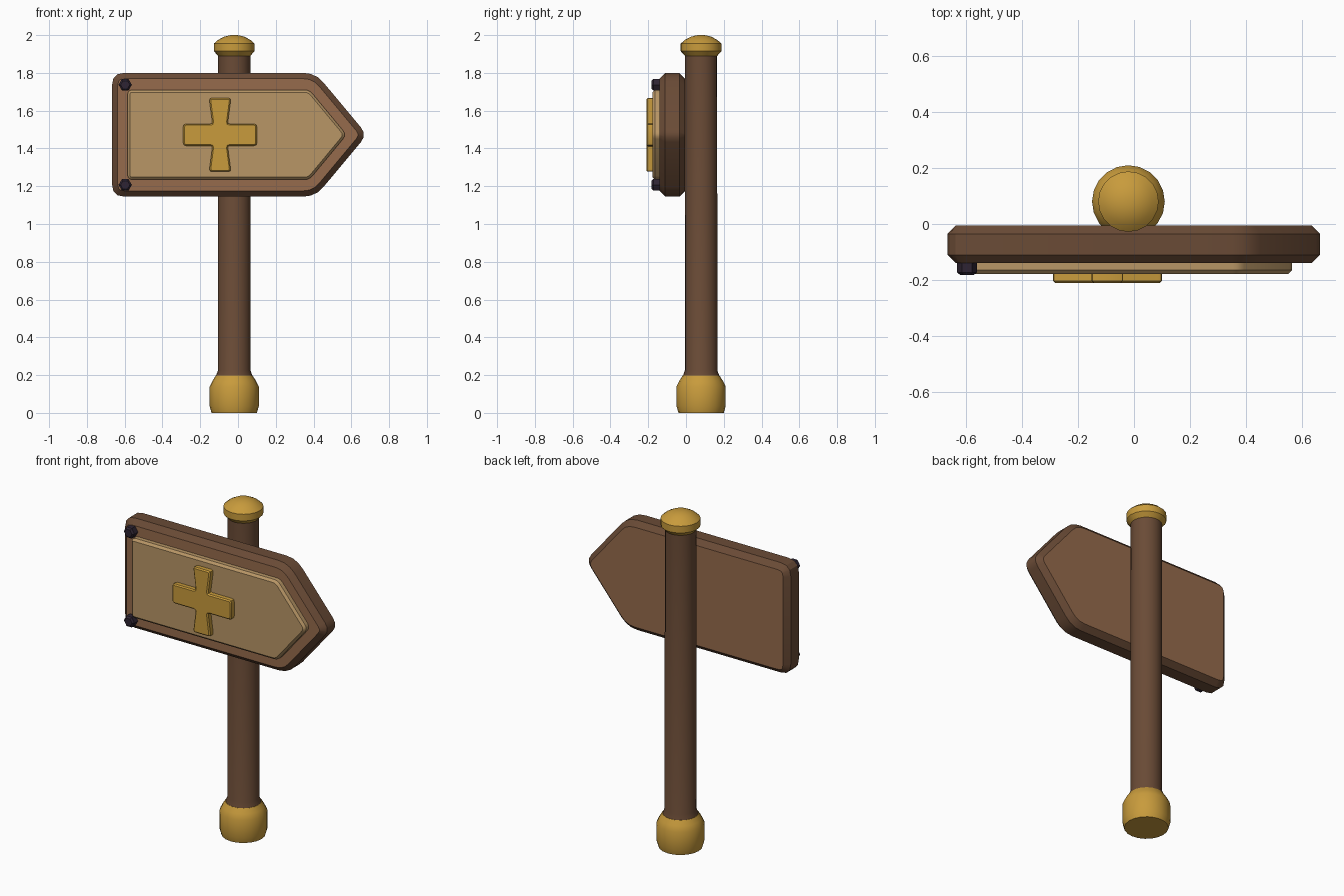
import bpy, bmesh, math
from mathutils import Vector

cube = bpy.data.objects.get("Cube")
if cube:
    bpy.data.objects.remove(cube, do_unlink=True)


def material(name, r, g, b):
    """Flat material from an 8-bit sRGB colour."""
    col = [((c / 255 + 0.055) / 1.055) ** 2.4 for c in (r, g, b)] + [1]
    m = bpy.data.materials.new(name)
    m.use_nodes = True
    m.diffuse_color = col
    m.node_tree.nodes["Principled BSDF"].inputs["Base Color"].default_value = col
    return m


dark_wood = material("dark wood", 106, 75, 54)
mid_wood = material("mid wood", 150, 107, 76)
pale_wood = material("pale wood", 184, 150, 102)
gold = material("gold", 200, 155, 60)
iron = material("dark iron", 46, 36, 50)


def finish(name, bm, *mats):
    bmesh.ops.recalc_face_normals(bm, faces=bm.faces[:])
    if len(mats) > 1:      # second material goes on the front and back faces
        for f in bm.faces:
            f.material_index = int(abs(f.normal.y) > 0.95)
    mesh = bpy.data.meshes.new(name)
    bm.to_mesh(mesh)
    bm.free()
    ob = bpy.data.objects.new(name, mesh)
    bpy.context.collection.objects.link(ob)
    for m in mats:
        mesh.materials.append(m)
    bpy.ops.object.select_all(action='DESELECT')
    ob.select_set(True)
    bpy.context.view_layer.objects.active = ob
    bpy.ops.object.shade_smooth_by_angle(angle=math.radians(32))
    return ob


def rounded(corners, steps=3):
    """Round each (x, z, radius) corner of a closed outline."""
    pts = []
    for i, (x, z, r) in enumerate(corners):
        p = Vector((x, z))
        a = Vector(corners[i - 1][:2])
        b = Vector(corners[(i + 1) % len(corners)][:2])
        a = p + (a - p).normalized() * r
        b = p + (b - p).normalized() * r
        for k in range(steps + 1):
            t = k / steps
            pts.append(a * (1 - t) ** 2 + p * 2 * t * (1 - t) + b * t * t)
    return pts


def plate(name, pts, back, front, chamfer, mats, both=False):
    """Extrude an x-z outline along y and chamfer its rims."""
    bm = bmesh.new()
    face = bm.faces.new([bm.verts.new((p[0], back, p[1])) for p in pts])
    geom = bmesh.ops.extrude_face_region(bm, geom=[face], use_keep_orig=True)["geom"]
    for v in geom:
        if isinstance(v, bmesh.types.BMVert):
            v.co.y = front
    rims = [e for e in bm.edges if all(
        abs(v.co.y - front) < 1e-5 or (both and abs(v.co.y - back) < 1e-5)
        for v in e.verts) and abs(e.verts[0].co.y - e.verts[1].co.y) < 1e-5]
    bmesh.ops.recalc_face_normals(bm, faces=bm.faces[:])
    bmesh.ops.bevel(bm, geom=rims, offset=chamfer, segments=1,
                    profile=0.5, affect='EDGES')
    return finish(name, bm, *mats)


def lathe(name, profile, mat, sides=20):
    """Revolve a (radius, z) profile about the post axis."""
    cx, cy = -0.02, 0.08
    bm = bmesh.new()
    rings = []
    for r, z in profile:
        rings.append([bm.verts.new((cx + r * math.cos(k * math.tau / sides),
                                    cy + r * math.sin(k * math.tau / sides), z))
                      for k in range(sides)])
    for lo, hi in zip(rings, rings[1:]):
        for k in range(sides):
            n = (k + 1) % sides
            bm.faces.new((lo[k], lo[n], hi[n], hi[k]))
    bm.faces.new(rings[0])
    bm.faces.new(rings[-1])
    return finish(name, bm, mat)


# Post with its gold foot and domed cap
lathe("post", [(0.1, 0.18), (0.097, 0.195), (0.086, 0.225), (0.085, 1.9)], dark_wood)
lathe("post_foot", [(0.12, 0), (0.13, 0.035), (0.13, 0.14), (0.115, 0.17),
                    (0.098, 0.197)], gold)
lathe("post_cap", [(0.085, 1.89), (0.108, 1.915), (0.108, 1.955), (0.085, 1.975),
                   (0.055, 1.991), (0.025, 1.999), (0.005, 2.0)], gold)


# Arrow-shaped board and raised panel
def arrow(left, shoulder, tip, bottom, top, r, r_tip):
    mid = (bottom + top) / 2
    return rounded([(left, bottom, r), (shoulder, bottom, r), (tip, mid, r_tip),
                    (shoulder, top, r), (left, top, r)])


plate("sign_board", arrow(-0.667, 0.41, 0.683, 1.145, 1.8, 0.065, 0.05),
      -0.005, -0.14, 0.03, (dark_wood, mid_wood), both=True)
plate("sign_panel", arrow(-0.585, 0.378, 0.575, 1.235, 1.71, 0.025, 0.03),
      -0.135, -0.178, 0.013, (pale_wood,))

# Cross emblem with flared upright arms, built from one mirrored quarter
quarter = [(0.195, 0.058, 0.015), (0.04, 0.058, 0.012), (0.058, 0.195, 0.015)]
half = quarter + [(-x, z, r) for x, z, r in reversed(quarter)]
outline = half + [(x, -z, r) for x, z, r in reversed(half)]
plate("cross_emblem", rounded([(x - 0.095, z + 1.472, r) for x, z, r in outline], 2),
      -0.17, -0.21, 0.007, (gold,))

# Hexagonal bolts at the square end
for label, z in (("upper", 1.737), ("lower", 1.207)):
    hexagon = [(-0.597 + 0.035 * math.cos(k * math.pi / 3),
                z + 0.035 * math.sin(k * math.pi / 3)) for k in range(6)]
    plate(label + "_bolt", hexagon, -0.135, -0.182, 0.009, (iron,))
